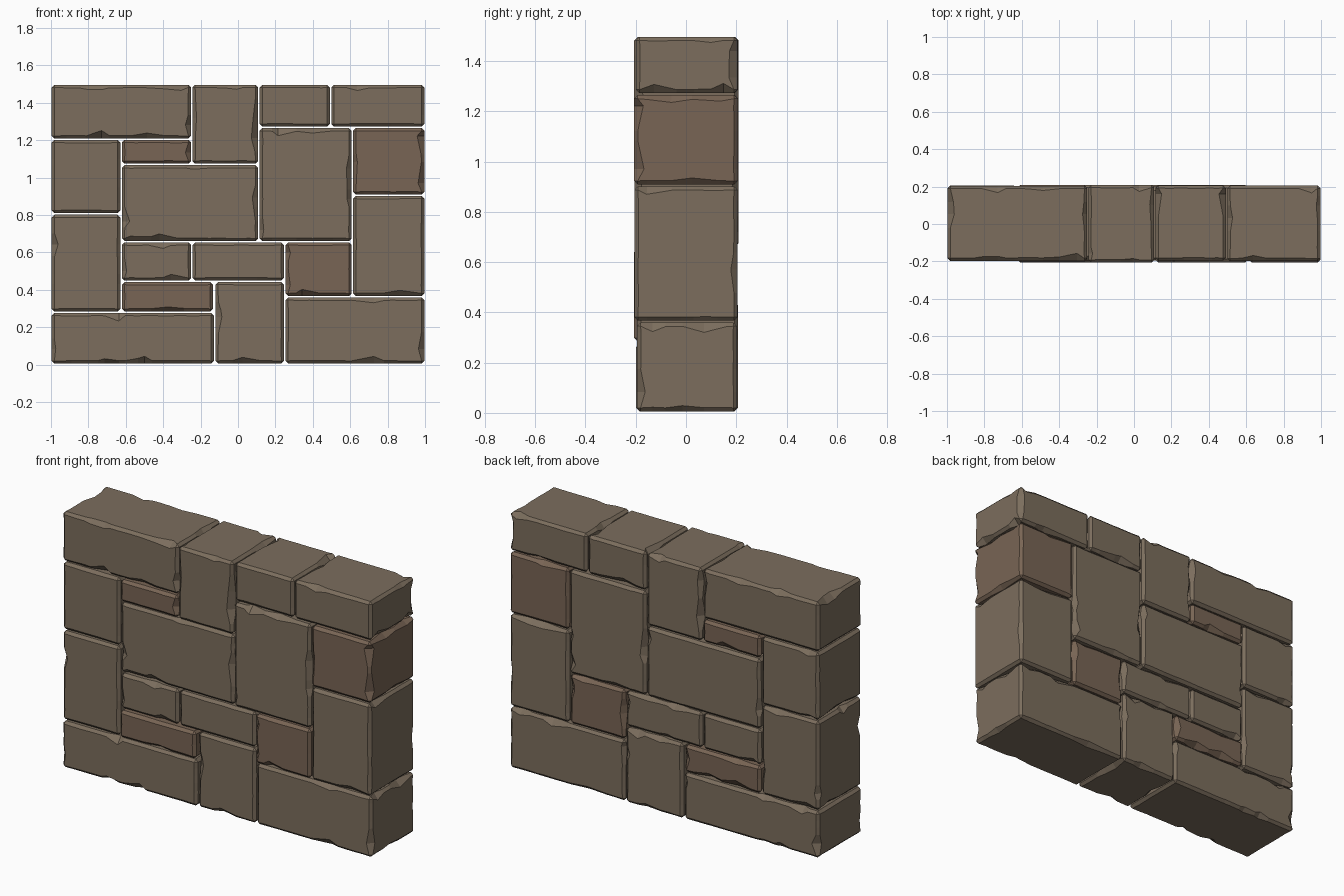
import bpy, bmesh, random
from mathutils import Vector

if "Cube" in bpy.data.objects:
    bpy.data.objects.remove(bpy.data.objects["Cube"])

random.seed(7)
BEVEL, GAP = 0.014, 0.004


def material(name, color):
    m = bpy.data.materials.new(name)
    m.diffuse_color = color
    m.use_nodes = True
    m.node_tree.nodes["Principled BSDF"].inputs["Base Color"].default_value = m.diffuse_color
    return m


GREY = material("grey_brown_stone", (0.20, 0.155, 0.11, 1))
BROWN = material("warm_brown_stone", (0.19, 0.13, 0.09, 1))


def stone(name, x0, x1, z0, z1, mat):
    """Chamfered block whose edges are sliced and chipped, faces kept flat."""
    y0, y1 = -random.uniform(0.194, 0.208), random.uniform(0.203, 0.209)
    lo = Vector((max(x0 + GAP, -1), y0, z0 + GAP if z0 > 0 else 0.006))
    hi = Vector((min(x1 - GAP, 1), y1, min(z1 - GAP, 1.497)))
    half = (hi - lo) / 2
    bm = bmesh.new()
    bmesh.ops.create_cube(bm, size=2)
    bmesh.ops.scale(bm, vec=half, verts=bm.verts)
    bmesh.ops.bevel(bm, geom=bm.edges[:], offset=BEVEL, segments=1,
                    profile=0.5, affect='EDGES')

    # slice at irregular steps along each axis
    for axis in range(3):
        normal = Vector((0, 0, 0))
        normal[axis] = 1
        t = -half[axis] + BEVEL + random.uniform(0.03, 0.07)
        while t < half[axis] - BEVEL - 0.02:
            bmesh.ops.bisect_plane(bm, geom=bm.verts[:] + bm.edges[:] + bm.faces[:],
                                   plane_co=normal * t, plane_no=normal, dist=1e-5)
            t += random.uniform(0.03, 0.12)

    # chip the chamfers: slide their vertices inward within the face plane
    chips = {}
    for v in bm.verts:
        on_face = [i for i in range(3) if abs(abs(v.co[i]) - half[i]) < 1e-4]
        on_edge = [i for i in range(3) if abs(abs(v.co[i]) - half[i] + BEVEL) < 1e-4]
        if len(on_face) != 1 or len(on_edge) != 1:
            continue
        b = on_edge[0]
        along = 3 - on_face[0] - b
        key = (along,) + tuple(round(v.co[i], 4) if i == along else v.co[i] > 0
                               for i in range(3))
        if key not in chips:
            chips[key] = random.uniform(0.01, 0.026) if random.random() < 0.17 else 0
        move = chips[key] * random.uniform(0.4, 1.2) + random.uniform(0, 0.003)
        v.co[b] -= move if v.co[b] > 0 else -move

    bmesh.ops.recalc_face_normals(bm, faces=bm.faces[:])
    mesh = bpy.data.meshes.new(name)
    bm.to_mesh(mesh)
    bm.free()
    mesh.materials.append(mat)
    obj = bpy.data.objects.new(name, mesh)
    obj.location = (lo + hi) / 2
    bpy.context.collection.objects.link(obj)


# interlocking layout: name, x range, z range, material
LAYOUT = [
    ("bottom_left_stone", -1, -0.125, 0, 0.28, GREY),
    ("bottom_middle_stone", -0.125, 0.25, 0, 0.445, GREY),
    ("bottom_right_stone", 0.25, 1, 0, 0.363, GREY),
    ("lower_left_end_stone", -1, -0.625, 0.28, 0.805, GREY),
    ("low_brown_stone", -0.625, -0.13, 0.28, 0.445, BROWN),
    ("small_left_stone", -0.625, -0.247, 0.445, 0.657, GREY),
    ("small_middle_stone", -0.247, 0.25, 0.445, 0.657, GREY),
    ("middle_brown_stone", 0.25, 0.612, 0.363, 0.657, BROWN),
    ("lower_right_end_stone", 0.612, 1, 0.363, 0.905, GREY),
    ("large_left_stone", -0.625, 0.112, 0.657, 1.07, GREY),
    ("upper_left_end_stone", -1, -0.625, 0.805, 1.205, GREY),
    ("upper_brown_stone", -0.625, -0.247, 1.07, 1.205, BROWN),
    ("top_left_stone", -1, -0.247, 1.205, 1.5, GREY),
    ("top_middle_stone", -0.247, 0.112, 1.07, 1.5, GREY),
    ("large_right_stone", 0.112, 0.612, 0.657, 1.268, GREY),
    ("upper_right_brown_stone", 0.612, 1, 0.905, 1.268, BROWN),
    ("top_small_stone", 0.112, 0.495, 1.268, 1.5, GREY),
    ("top_right_stone", 0.495, 1, 1.268, 1.5, GREY),
]
for item in LAYOUT:
    stone(*item)
